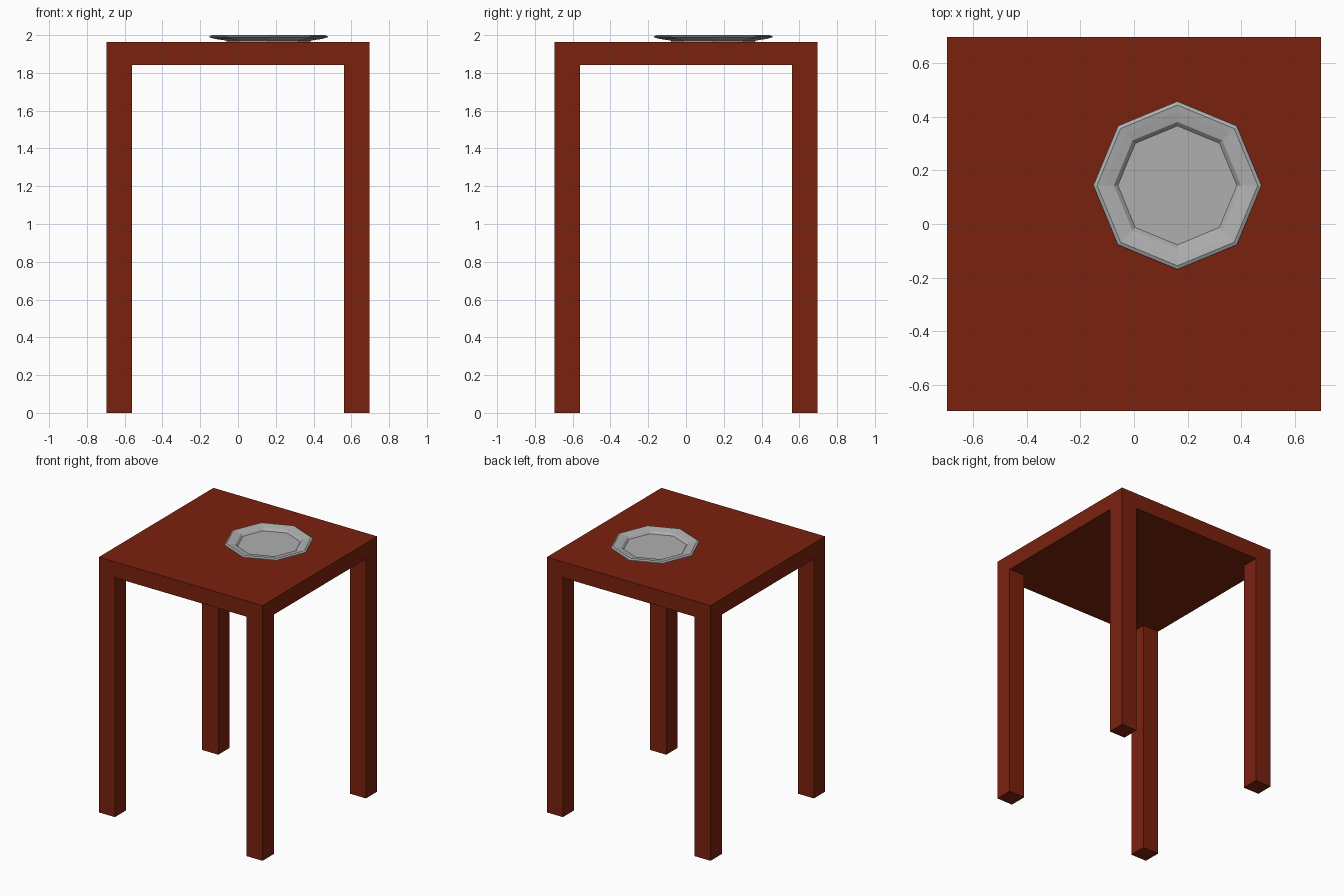
import bpy, bmesh, math

if "Cube" in bpy.data.objects:
    bpy.data.objects.remove(bpy.data.objects["Cube"])


def material(name, rgb):
    m = bpy.data.materials.new(name)
    m.diffuse_color = (*rgb, 1)
    m.use_nodes = True
    m.node_tree.nodes["Principled BSDF"].inputs["Base Color"].default_value = m.diffuse_color
    return m


WOOD = material("red brown wood", (0.195, 0.0155, 0.0045))
CHINA = material("grey china", (0.43, 0.43, 0.43))


def finish(name, bm, mat):
    bmesh.ops.recalc_face_normals(bm, faces=bm.faces)
    me = bpy.data.meshes.new(name)
    bm.to_mesh(me)
    bm.free()
    me.materials.append(mat)
    ob = bpy.data.objects.new(name, me)
    bpy.context.collection.objects.link(ob)
    return ob


def box(name, lo, hi, mat):
    bm = bmesh.new()
    bmesh.ops.create_cube(bm, size=1)
    for v in bm.verts:
        v.co = [(a + b) / 2 + c * (b - a) for a, b, c in zip(lo, hi, v.co)]
    return finish(name, bm, mat)


def lathe(name, profile, sides, centre, mat):
    """Closed solid of revolution; the first and last rings are capped."""
    bm = bmesh.new()
    rings = []
    for r, z in profile:
        rings.append([bm.verts.new((centre[0] + r * math.cos(math.tau * i / sides),
                                    centre[1] + r * math.sin(math.tau * i / sides), z))
                      for i in range(sides)])
    for a, b in zip(rings, rings[1:]):
        for i in range(sides):
            j = (i + 1) % sides
            bm.faces.new((a[i], a[j], b[j], b[i]))
    bm.faces.new(rings[0])
    bm.faces.new(rings[-1])
    return finish(name, bm, mat)


HALF, LEG = 0.697, 0.137
TOP, UNDER = 1.964, 1.842

# Table top slab
box("table_top", (-HALF, -HALF, UNDER), (HALF, HALF, TOP), WOOD)

# Four square legs flush with the corners
for sx, side in ((-1, "left"), (1, "right")):
    for sy, end in ((-1, "front"), (1, "back")):
        xs = sorted((sx * HALF, sx * (HALF - LEG)))
        ys = sorted((sy * HALF, sy * (HALF - LEG)))
        box(f"{end}_{side}_leg", (xs[0], ys[0], 0), (xs[1], ys[1], UNDER), WOOD)

# Octagonal plate: foot, flared underside, rim, sloped lip, sunken floor
lathe("plate",
      [(0.222, TOP), (0.224, 1.971), (0.285, 1.980), (0.315, 1.989),
       (0.313, 1.994), (0.300, 2.000), (0.275, 1.996), (0.237, 1.988),
       (0.222, 1.973)],
      8, (0.162, 0.144), CHINA)
